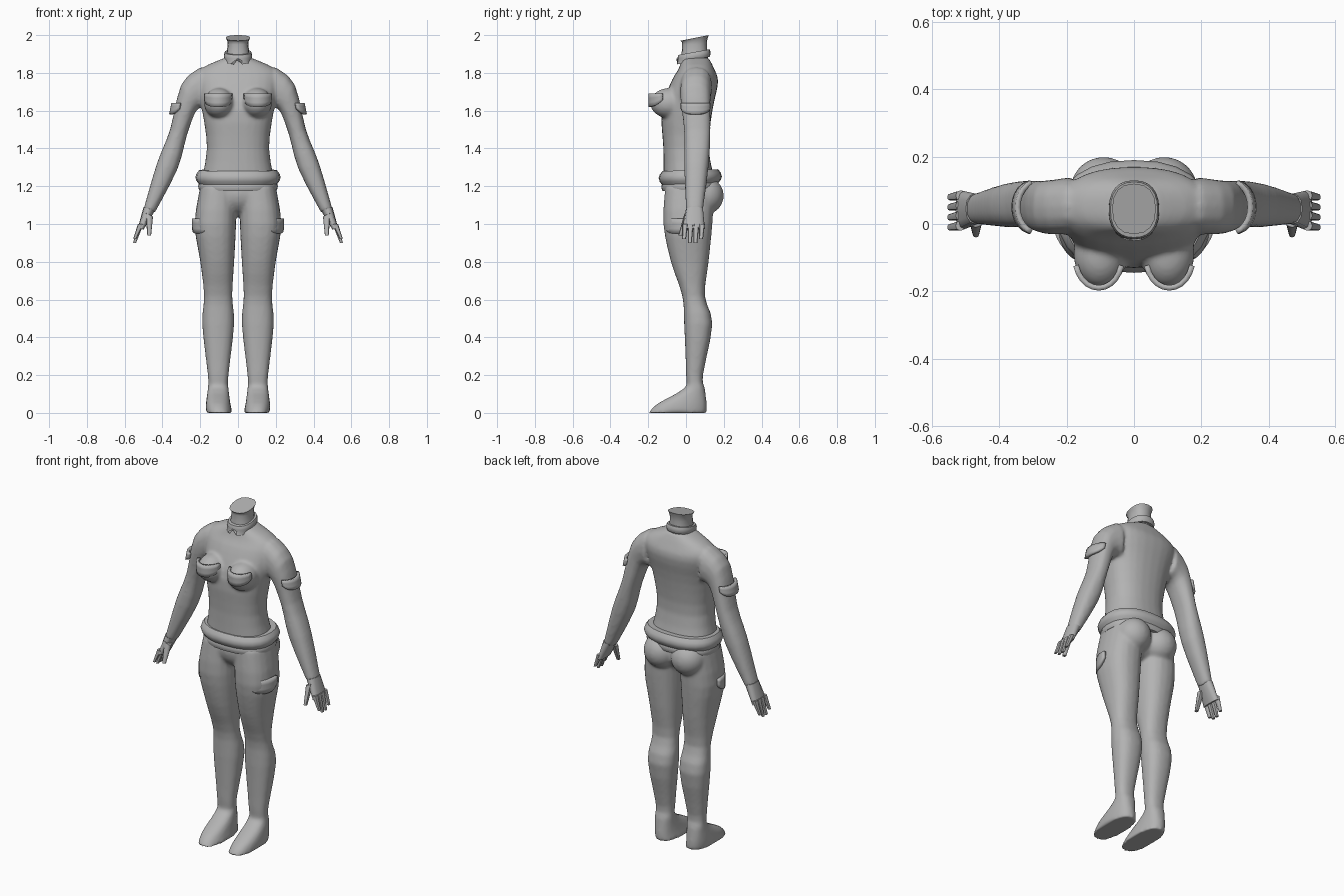
import bpy, bmesh
from math import cos, sin, pi, copysign, radians
from mathutils import Vector, Matrix

cube = bpy.data.objects.get("Cube")
if cube:
    bpy.data.objects.remove(cube)

tone = 0.45
grey = bpy.data.materials.new("plain_grey")
grey.use_nodes = True
grey.diffuse_color = (tone, tone, tone, 1)
shader = grey.node_tree.nodes["Principled BSDF"]
shader.inputs["Base Color"].default_value = grey.diffuse_color


def boxy(value):
    """Push a sine or cosine outwards for a fuller cross-section."""
    return copysign(abs(value) ** 0.85, value)


def spline(keys, steps=3):
    """Smooth curve of key sections through the given ones."""
    keys = [Vector(key) for key in keys]
    result = []
    for index, (start, end) in enumerate(zip(keys, keys[1:])):
        before = keys[max(index - 1, 0)]
        after = keys[min(index + 2, len(keys) - 1)]
        leave, arrive = (end - before) / 2, (after - start) / 2
        for step in range(steps):
            t = step / steps
            bend = leave * (1 - t) - arrive * t
            blend = t * t * (3 - 2 * t)
            result.append(start.lerp(end, blend) + bend * t * (1 - t))
    return result + [keys[-1]]


def loft(bm, sections, sides=16, side=1):
    """Skin sections given as outer x, z, inner x, z, front y, back y, back rise."""
    loops = []
    for outer_x, outer_z, inner_x, inner_z, front, back, rise in sections:
        outer, inner = Vector((outer_x, 0, outer_z)), Vector((inner_x, 0, inner_z))
        middle = (outer + inner) / 2 + Vector((0, (front + back) / 2, 0))
        across = (outer - inner) / 2
        along = Vector((0, (back - front) / 2, rise))
        loop = []
        for index in range(sides):
            angle = 2 * pi * index / sides
            point = middle + across * boxy(cos(angle)) + along * boxy(sin(angle))
            loop.append(bm.verts.new((point.x * side, point.y, point.z)))
        loops.append(loop)
    for lower, upper in zip(loops, loops[1:]):
        for index in range(sides):
            bm.faces.new((lower[index - 1], lower[index], upper[index], upper[index - 1]))
    bm.faces.new(loops[0])
    bm.faces.new(loops[-1])
    return loops


def level(half_width, z, front, back, rise=0):
    """Horizontal section across the middle of the body."""
    return half_width, z, -half_width, z, front, back, rise


def ball(bm, centre, radii):
    place = Matrix.LocRotScale(Vector(centre), None, Vector(radii))
    bmesh.ops.create_uvsphere(bm, u_segments=24, v_segments=16, radius=1, matrix=place)


def finish(name, bm):
    bmesh.ops.recalc_face_normals(bm, faces=bm.faces)
    mesh = bpy.data.meshes.new(name)
    bm.to_mesh(mesh)
    bm.free()
    mesh.materials.append(grey)
    obj = bpy.data.objects.new(name, mesh)
    bpy.context.collection.objects.link(obj)
    bpy.ops.object.select_all(action="DESELECT")
    obj.select_set(True)
    bpy.context.view_layer.objects.active = obj
    bpy.ops.object.shade_smooth_by_angle(angle=radians(50))
    return obj


# Trunk from hips to base of neck, and the pelvis
body_mesh = bmesh.new()
trunk = [level(.2, 1.2, -.12, .16), level(.165, 1.4, -.12, .12), level(.19, 1.6, -.13, .14),
         level(.22, 1.75, -.08, .17), level(.2, 1.82, -.04, .15), level(.07, 1.88, -.02, .12)]
loft(body_mesh, spline(trunk), sides=28)
ball(body_mesh, centre=(0, .02, 1.16), radii=(.19, .13, .12))

# Arm from shoulder to wrist
arm = [(.2, 1.83, .17, 1.62, -.03, .14, 0), (.3, 1.74, .22, 1.6, -.03, .13, 0),
       (.36, 1.5, .27, 1.47, -.01, .13, 0), (.43, 1.32, .32, 1.29, -.01, .12, 0),
       (.5, 1.08, .44, 1.06, 0, .09, 0)]

# Leg from hip to sole: height, outer x, inner x, front y, back y
leg = [(1.2, .2, .01, -.11, .15), (1, .23, .01, -.12, .14), (.8, .2, .02, -.08, .12),
       (.62, .18, .03, -.02, .1), (.47, .19, .02, -.01, .14), (.2, .16, .05, 0, .09),
       (.13, .16, .05, -.01, .1), (.05, .17, .04, -.15, .11), (0, .17, .03, -.2, .11)]
leg = [(outer, z, inner, z, front, back, 0) for z, outer, inner, front, back in leg]

for side in (1, -1):
    loft(body_mesh, spline(arm), side=side)
    loft(body_mesh, spline(leg), sides=20, side=side)
    ball(body_mesh, centre=(.1 * side, -.09, 1.64), radii=(.08, .1, .08))
    ball(body_mesh, centre=(.09 * side, .1, 1.15), radii=(.1, .1, .1))
body = finish("body", body_mesh)

# Fuse limbs and trunk into one smooth skin
fuse = body.modifiers.new("fuse", "REMESH")
fuse.mode = "VOXEL"
fuse.voxel_size = 0.009
fuse.use_smooth_shade = True
soften = body.modifiers.new("soften", "SMOOTH")
soften.iterations = 8

# Hands: palm, four fingers spaced evenly, and a thumb
hand_mesh = bmesh.new()
for side in (1, -1):
    loft(hand_mesh, [(.5, 1.09, .44, 1.07, 0, .09, 0), (.53, .98, .5, .97, -.02, .1, 0)],
         sides=12, side=side)
    for finger in range(4):
        y = .03 * finger
        tip = .92 if finger in (0, 3) else .9
        loft(hand_mesh, [(.53, 1, .5, 1, y - .02, y + .01, 0),
                         (.555, tip, .54, tip, y - .02, y, 0)], sides=8, side=side)
    loft(hand_mesh, [(.49, 1.06, .45, 1.04, -.01, .03, 0), (.48, .94, .46, .94, -.04, -.02, 0)],
         sides=8, side=side)
finish("hands", hand_mesh)

# Neck, cut off at a slant
neck_mesh = bmesh.new()
loft(neck_mesh, spline([level(.07, 1.84, -.03, .12), level(.055, 1.95, -.02, .11),
                        level(.065, 1.985, -.03, .12, rise=.015)]))
finish("neck", neck_mesh)


def band(bm, half_width, top, bottom, front, back, swell, rise):
    """Ring of cloth that bulges outwards halfway down."""
    rows = 4
    sections = []
    for row in range(rows + 1):
        t = row / rows
        grow = swell * sin(pi * t)
        z = bottom + (top - bottom) * t
        sections.append(level(half_width + grow, z, front - grow, back + grow, rise))
    return loft(bm, sections, sides=24)


# Rolled waistband and the narrower hem below it
for name, top, bottom, swell in (("waistband", 1.285, 1.21, .02), ("waistband_hem", 1.22, 1.18, .005)):
    band_mesh = bmesh.new()
    band(band_mesh, .206, top, bottom, -.125, .17, swell, rise=.005)
    finish(name, band_mesh)

# Collar with two front points and a notch between them
collar_mesh = bmesh.new()
hem = band(collar_mesh, .07, 1.91, 1.87, -.04, .125, swell=.005, rise=.015)[0]
for vert in hem:
    if vert.co.y < 0:
        off_centre = abs(vert.co.x)
        vert.co.z += .02 if off_centre < .01 else -.01
        vert.co.y -= .01
finish("collar", collar_mesh)


def flap(name, centre, radii, facing, spread, top, height, lean=0):
    """Curved pocket flap with a rounded lower edge, one on each side."""
    bm = bmesh.new()
    columns, rows = 10, 3
    for side in (1, -1):
        grid = []
        for row in range(rows + 1):
            line = []
            for column in range(columns + 1):
                t = 2 * column / columns - 1
                angle = radians(facing + spread * t)
                drop = height * (1 - abs(t) ** 3 / 2) * row / rows
                x = centre[0] + radii[0] * cos(angle) + lean * drop
                y = centre[1] + radii[1] * sin(angle)
                line.append(bm.verts.new((x * side, y, top - drop)))
            grid.append(line)
        for upper, lower in zip(grid, grid[1:]):
            for c in range(columns):
                bm.faces.new((upper[c], upper[c + 1], lower[c + 1], lower[c]))
    cloth = finish(name, bm).modifiers.new("thickness", "SOLIDIFY")
    cloth.thickness = 0.016
    cloth.offset = 0


# Pocket flaps on the chest, sleeves and thighs
flap("chest_pockets", (.105, -.1), (.07, .09), facing=-90, spread=75, top=1.69, height=.07)
flap("sleeve_pockets", (.29, .05), (.055, .075), facing=0, spread=75, top=1.64, height=.06, lean=.2)
flap("thigh_pockets", (.115, .02), (.12, .13), facing=-35, spread=40, top=1.03, height=.08)
